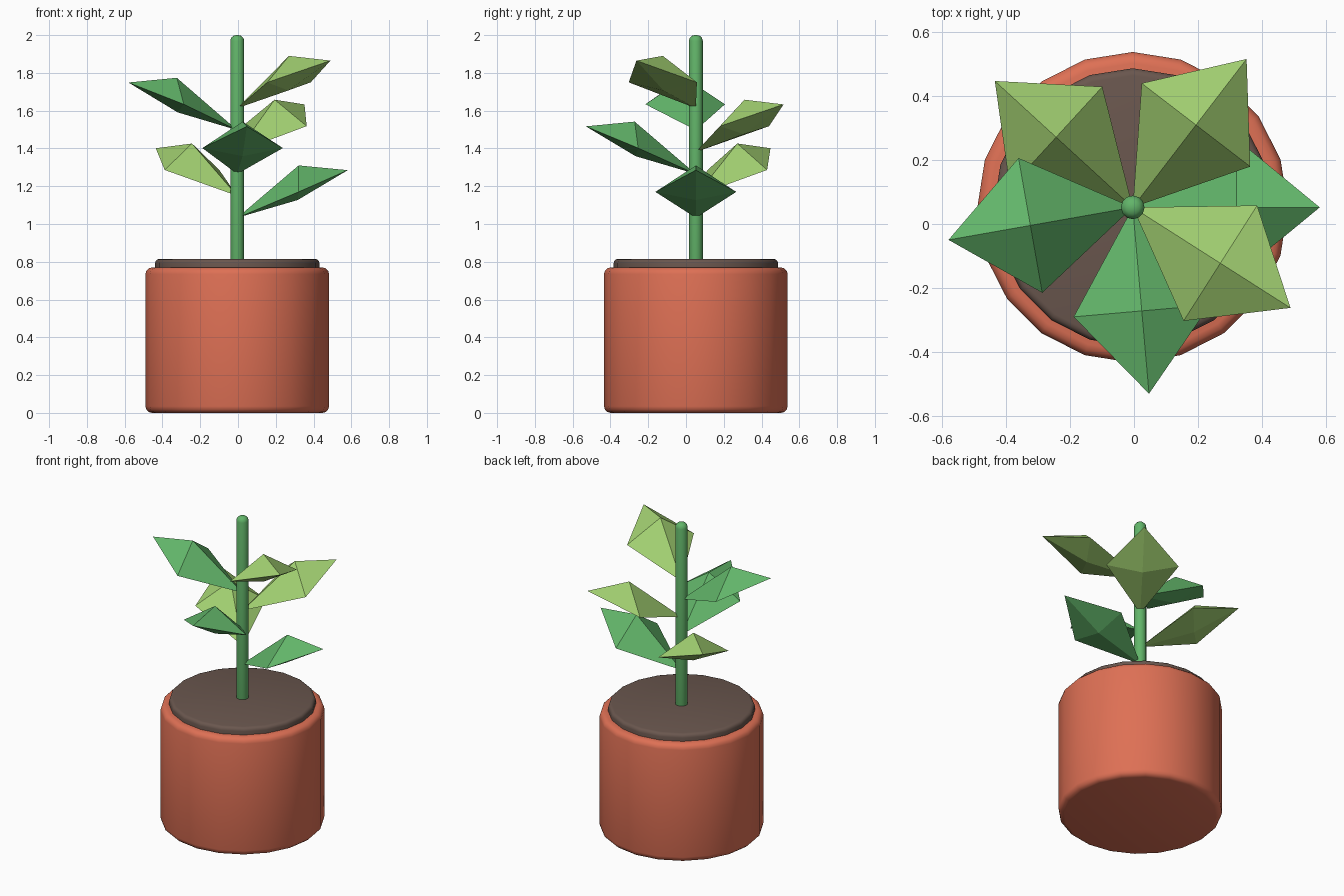
import bpy
import bmesh
from math import radians
from mathutils import Matrix, Vector

if "Cube" in bpy.data.objects:
    bpy.data.objects.remove(bpy.data.objects["Cube"], do_unlink=True)

AXIS = Vector((-0.004, 0.052, 0))


def material(name, rgb):
    mat = bpy.data.materials.new(name)
    mat.use_nodes = True
    mat.diffuse_color = (*rgb, 1)
    mat.node_tree.nodes["Principled BSDF"].inputs["Base Color"].default_value = (*rgb, 1)
    return mat


terracotta = material("terracotta", (0.73, 0.162, 0.09))
earth = material("dark earth", (0.143, 0.094, 0.076))
green = material("leaf green", (0.122, 0.46, 0.142))
lime = material("lime green", (0.36, 0.63, 0.165))


def add_object(name, bm, mat):
    bmesh.ops.recalc_face_normals(bm, faces=bm.faces)
    mesh = bpy.data.meshes.new(name)
    bm.to_mesh(mesh)
    bm.free()
    mesh.materials.append(mat)
    obj = bpy.data.objects.new(name, mesh)
    obj.location = AXIS
    bpy.context.collection.objects.link(obj)
    return obj


def rounded_cylinder(name, radius, bottom, top, sides, bevel, mat):
    bm = bmesh.new()
    bmesh.ops.create_cone(bm, cap_ends=True, segments=sides, radius1=radius,
                          radius2=radius, depth=top - bottom,
                          matrix=Matrix.Translation((0, 0, (top + bottom) / 2)))
    rims = [e for e in bm.edges if abs(e.verts[0].co.z - e.verts[1].co.z) < 0.001]
    bmesh.ops.bevel(bm, geom=rims, offset=bevel, segments=3, profile=0.5,
                    affect='EDGES')
    obj = add_object(name, bm, mat)
    bpy.ops.object.select_all(action='DESELECT')
    obj.select_set(True)
    bpy.context.view_layer.objects.active = obj
    bpy.ops.object.shade_smooth_by_angle(angle=radians(40))
    return obj


def leaf(name, height, angle, mat):
    # Faceted blade: four-cornered outline with a ridge peak and a shallow keel
    bm = bmesh.new()
    corners = [bm.verts.new(p) for p in (
        (0, 0, 0), (0.325, -0.214, 0.137), (0.585, 0, 0.252), (0.325, 0.214, 0.137))]
    peak = bm.verts.new((0.325, 0, 0.277))
    keel = bm.verts.new((0.32, 0, 0.094))
    for a, b in zip(corners, corners[1:] + corners[:1]):
        bm.faces.new((a, b, peak))
        bm.faces.new((b, a, keel))
    obj = add_object(name, bm, mat)
    obj.location.z = height
    obj.rotation_euler.z = angle


# Pot, soil and stem
rounded_cylinder("pot", 0.486, 0, 0.77, 20, 0.035, terracotta)
rounded_cylinder("soil", 0.435, 0.7, 0.815, 20, 0.022, earth)
rounded_cylinder("stem", 0.037, 0.75, 2.0, 12, 0.03, green)

# Leaves spiral up the stem in alternating greens
for i in range(6):
    leaf(f"leaf_{i + 1}", 1.033 + 0.116 * i, radians(137.5 * i), lime if i % 2 else green)
